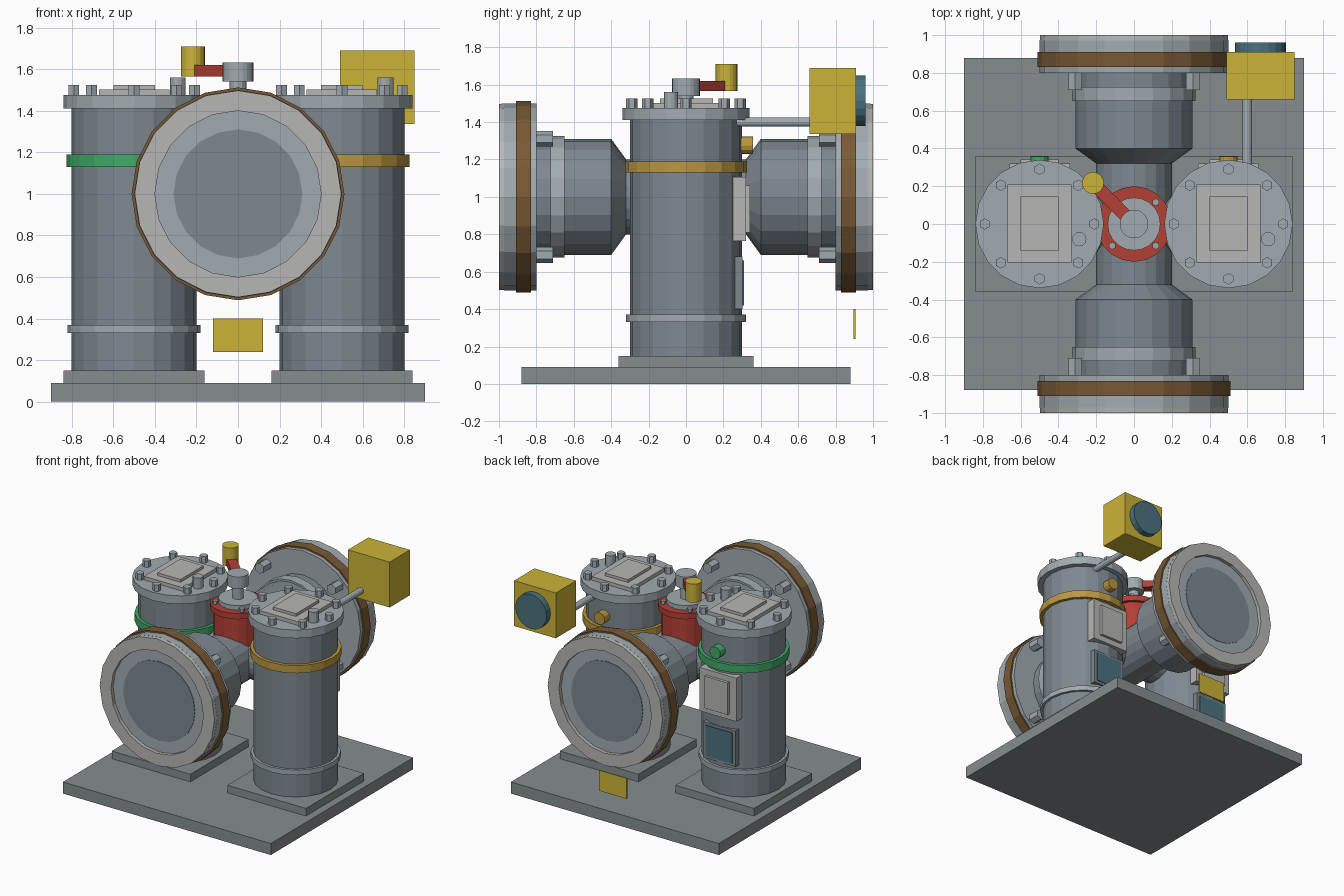
import bpy, bmesh
from math import sin, cos, pi, radians
from mathutils import Matrix, Vector

if "Cube" in bpy.data.objects:
    bpy.data.objects.remove(bpy.data.objects["Cube"])


def mat(name, rgb):
    m = bpy.data.materials.new(name)
    m.diffuse_color = (*rgb, 1)
    m.use_nodes = True
    m.node_tree.nodes["Principled BSDF"].inputs["Base Color"].default_value = m.diffuse_color
    return m


STEEL = mat("steel", (0.21, 0.25, 0.28))
LIGHT = mat("light_steel", (0.36, 0.41, 0.44))
PLATE = mat("pale_metal", (0.47, 0.47, 0.46))
BASE = mat("base_grey", (0.24, 0.27, 0.28))
BROWN = mat("brown", (0.19, 0.10, 0.035))
RED = mat("red", (0.45, 0.05, 0.035))
YELLOW = mat("yellow", (0.60, 0.45, 0.04))
GREEN = mat("green", (0.05, 0.40, 0.14))
AMBER = mat("amber", (0.50, 0.31, 0.05))
TEAL = mat("teal_glass", (0.07, 0.17, 0.21))

# Rotations that lay the z axis along x or y
AXIS = {'X': Matrix.Rotation(pi / 2, 4, 'Y'),
        'Y': Matrix.Rotation(-pi / 2, 4, 'X'),
        'Z': Matrix.Identity(4)}


def finish(name, bm, material):
    bmesh.ops.recalc_face_normals(bm, faces=bm.faces)
    me = bpy.data.meshes.new(name)
    bm.to_mesh(me)
    bm.free()
    me.materials.append(material)
    ob = bpy.data.objects.new(name, me)
    bpy.context.collection.objects.link(ob)
    return ob


def box(name, x, y, z, material):
    """Box from (min, max) pairs."""
    bm = bmesh.new()
    bmesh.ops.create_cube(bm, size=1)
    for v in bm.verts:
        v.co = Vector([(a + b) / 2 + c * (b - a) for (a, b), c in zip((x, y, z), v.co)])
    return finish(name, bm, material)


def lathe(name, loc, profile, material, axis='Z', sides=20, closed=False):
    """Turn (radius, height) points about an axis; closed joins last to first."""
    bm = bmesh.new()
    rings = [[bm.verts.new((r * sin(2 * pi * i / sides), r * cos(2 * pi * i / sides), h))
              for i in range(sides)] for r, h in profile]
    pairs = list(zip(rings, rings[1:]))
    if closed:
        pairs.append((rings[-1], rings[0]))
    else:
        bm.faces.new(rings[0])
        bm.faces.new(rings[-1])
    for a, b in pairs:
        for i in range(sides):
            j = (i + 1) % sides
            bm.faces.new((a[i], a[j], b[j], b[i]))
    bm.transform(Matrix.Translation(loc) @ AXIS[axis])
    return finish(name, bm, material)


def cyl(name, loc, r, h0, h1, material, axis='Z', sides=20):
    return lathe(name, loc, [(r, h0), (r, h1)], material, axis, sides)


def ring(name, loc, r0, r1, h0, h1, material, axis='Z'):
    return lathe(name, loc, [(r0, h0), (r1, h0), (r1, h1), (r0, h1)], material, axis, closed=True)


# Ground slab
box("base_slab", (-0.9, 0.9), (-0.88, 0.88), (0, 0.09), BASE)

# Two upright tanks
for side, cx, accent in (("left", -0.5, GREEN), ("right", 0.5, AMBER)):
    c = (cx, 0, 0)
    box(side + "_plinth", (cx - 0.34, cx + 0.34), (-0.36, 0.36), (0.09, 0.15), BASE)
    cyl(side + "_tank", c, 0.30, 0.15, 1.41, STEEL)
    ring(side + "_lower_ring", c, 0.28, 0.32, 0.33, 0.37, LIGHT)
    ring(side + "_colour_band", c, 0.28, 0.325, 1.13, 1.19, accent)
    cyl(side + "_lid", c, 0.34, 1.41, 1.475, LIGHT)
    for i in range(8):
        a = i * pi / 4
        cyl(f"{side}_lid_bolt_{i}", (cx + 0.29 * cos(a), 0.29 * sin(a), 0),
            0.03, 1.47, 1.525, LIGHT, sides=6)
    cyl(side + "_lid_peg", (cx + 0.21, -0.08, 0), 0.038, 1.47, 1.56, LIGHT, sides=12)
    # plain raised plates on the lid and the rear wall
    box(side + "_lid_plate", (cx - 0.17, cx + 0.17), (-0.205, 0.21), (1.47, 1.503), PLATE)
    box(side + "_lid_pad", (cx - 0.10, cx + 0.10), (-0.14, 0.145), (1.50, 1.525), PLATE)
    box(side + "_rear_plate", (cx - 0.16, cx + 0.16), (0.24, 0.32), (0.765, 1.105), PLATE)
    box(side + "_rear_pad", (cx - 0.10, cx + 0.10), (0.31, 0.342), (0.81, 1.06), PLATE)
    # gauge window and indicator lamp
    box(side + "_gauge_frame", (cx - 0.14, cx + 0.14), (0.24, 0.303), (0.40, 0.68), STEEL)
    box(side + "_gauge_glass", (cx - 0.115, cx + 0.115), (0.29, 0.31), (0.42, 0.66), TEAL)
    cyl(side + "_lamp", (cx, 0, 1.275), 0.047, 0.28, 0.357, accent, 'Y', 12)

# Central horizontal chamber
hub = (0, 0, 1.0)
cyl("centre_pipe", hub, 0.20, -0.33, 0.33, STEEL, 'Y')
cyl("cross_pipe", hub, 0.15, -0.26, 0.26, STEEL, 'X')
for side, s in (("front", -1), ("rear", 1)):
    lathe(side + "_chamber", hub, [(0.20, s * 0.32), (0.31, s * 0.40), (0.31, s * 0.82)], STEEL, 'Y')
    ring(side + "_collar", hub, 0.29, 0.325, s * 0.65, s * 0.725, LIGHT, 'Y')
    cyl(side + "_flange", hub, 0.50, s * 0.80, s * 0.972, LIGHT, 'Y')
    ring(side + "_seal", hub, 0.48, 0.512, s * 0.83, s * 0.91, BROWN, 'Y')
    lathe(side + "_bezel", hub, [(0.40, s * 0.96), (0.50, s * 0.96), (0.497, s * 1.0),
                                 (0.40, s * 1.0)], PLATE, 'Y', closed=True)
    cyl(side + "_end_disc", hub, 0.31, s * 0.96, s * 0.976, STEEL, 'Y')
    for i in range(4):
        a = pi / 4 + i * pi / 2
        cyl(f"{side}_flange_bolt_{i}", (0.44 * cos(a) * 0.7 / 0.7, 0, 1 + 0.44 * sin(a)),
            0.042, s * 0.71, s * 0.81, LIGHT, 'Y', 6)

# Red valve on top of the chamber
cyl("valve_body", (0, 0, 0), 0.175, 1.10, 1.37, RED)
cyl("valve_flange", (0, 0, 0), 0.20, 1.36, 1.405, RED)
cyl("valve_cap", (0, 0, 0), 0.14, 1.40, 1.44, LIGHT)
cyl("valve_stem", (0, 0, 0), 0.04, 1.43, 1.56, LIGHT, sides=12)
cyl("valve_nut", (0, 0, 0), 0.075, 1.54, 1.633, LIGHT)
for i in range(4):
    a = pi / 4 + i * pi / 2
    cyl(f"valve_bolt_{i}", (0.163 * cos(a), 0.163 * sin(a), 0), 0.02, 1.39, 1.43, LIGHT, sides=6)

# Lever and knob, pointing to the rear left
lever = box("valve_lever", (0.04, 0.31), (-0.035, 0.035), (1.565, 1.62), RED)
lever.data.transform(Matrix.Rotation(radians(135), 4, 'Z'))
cyl("lever_knob", (-0.217, 0.217, 0), 0.058, 1.565, 1.71, YELLOW)

# Sensor box on a rod
cyl("sensor_rod", (0.60, 0, 1.40), 0.025, 0.24, 0.68, LIGHT, 'Y', 12)
box("sensor_box", (0.49, 0.85), (0.66, 0.91), (1.335, 1.69), YELLOW)
cyl("sensor_lens", (0.67, 0, 1.515), 0.135, 0.90, 0.96, TEAL, 'Y')

# Small rear tag
box("rear_tag", (-0.12, 0.12), (0.895, 0.905), (0.24, 0.40), YELLOW)
